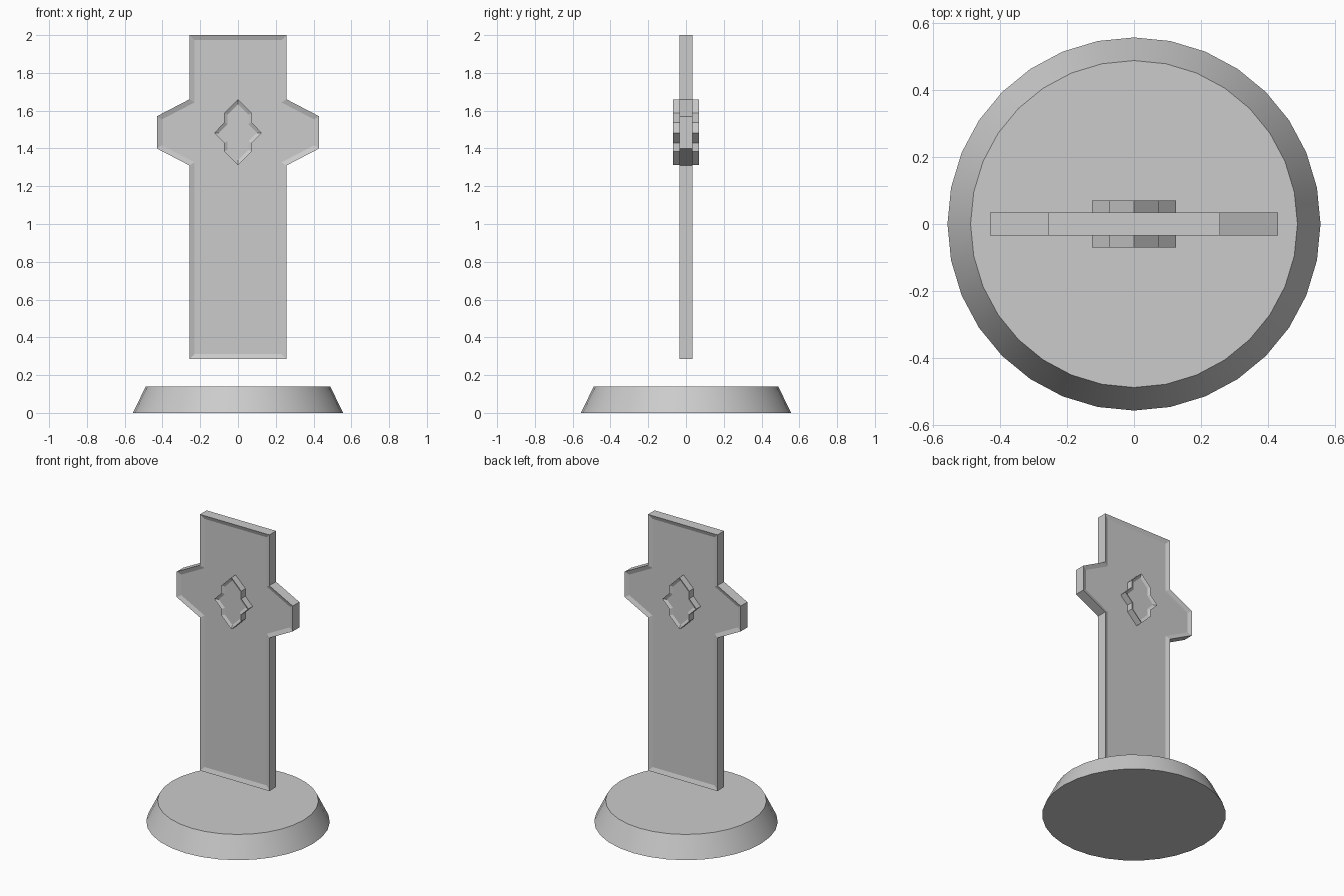
import bpy, bmesh
from mathutils import Vector

cube = bpy.data.objects.get("Cube")
if cube:
    bpy.data.objects.remove(cube, do_unlink=True)

stone = bpy.data.materials.new("grey_stone")
stone.use_nodes = True
colour = (0.6, 0.6, 0.6, 1)
stone.diffuse_color = colour
stone.node_tree.nodes["Principled BSDF"].inputs["Base Color"].default_value = colour


def finish(bm, name):
    bmesh.ops.recalc_face_normals(bm, faces=bm.faces)
    mesh = bpy.data.meshes.new(name)
    bm.to_mesh(mesh)
    bm.free()
    mesh.materials.append(stone)
    obj = bpy.data.objects.new(name, mesh)
    bpy.context.collection.objects.link(obj)
    return obj


def rimmed_slab(name, half, depth, rim, recess):
    """Mirror a half outline in x, extrude it in y, sink a panel front and back."""
    outline = half + [(-x, z) for x, z in reversed(half) if x > 0]
    bm = bmesh.new()
    front = bm.faces.new([bm.verts.new((x, -depth, z)) for x, z in outline])
    back = bmesh.ops.extrude_face_region(bm, geom=[front], use_keep_orig=True)["geom"]
    moved = [v for v in back if isinstance(v, bmesh.types.BMVert)]
    bmesh.ops.translate(bm, verts=moved, vec=Vector((0, 2 * depth, 0)))
    bmesh.ops.recalc_face_normals(bm, faces=bm.faces)
    for face in [f for f in bm.faces if abs(f.normal.y) > 0.9]:
        push = face.normal * -recess
        bmesh.ops.inset_region(bm, faces=[face], thickness=rim, use_even_offset=True)
        bmesh.ops.translate(bm, verts=face.verts[:], vec=push)
    return finish(bm, name)


# Floating slab with tapered side arms
rimmed_slab("slab", [(0.257, 2.0), (0.257, 1.66), (0.43, 1.57), (0.43, 1.4),
                     (0.257, 1.31), (0.257, 0.285)], 0.035, 0.027, 0.01)

# Pointed ornament through the slab
rimmed_slab("ornament", [(0, 1.66), (0.073, 1.587), (0.073, 1.537), (0.126, 1.482),
                         (0.073, 1.43), (0.073, 1.385), (0, 1.312)], 0.07, 0.018, 0.01)

# Round tapered base
bm = bmesh.new()
bmesh.ops.create_cone(bm, cap_ends=True, segments=32, radius1=0.557,
                      radius2=0.488, depth=0.14)
bmesh.ops.translate(bm, verts=bm.verts, vec=Vector((0, 0, 0.07)))
base = finish(bm, "base")
bpy.ops.object.select_all(action="DESELECT")
bpy.context.view_layer.objects.active = base
base.select_set(True)
bpy.ops.object.shade_smooth_by_angle(angle=0.6)
